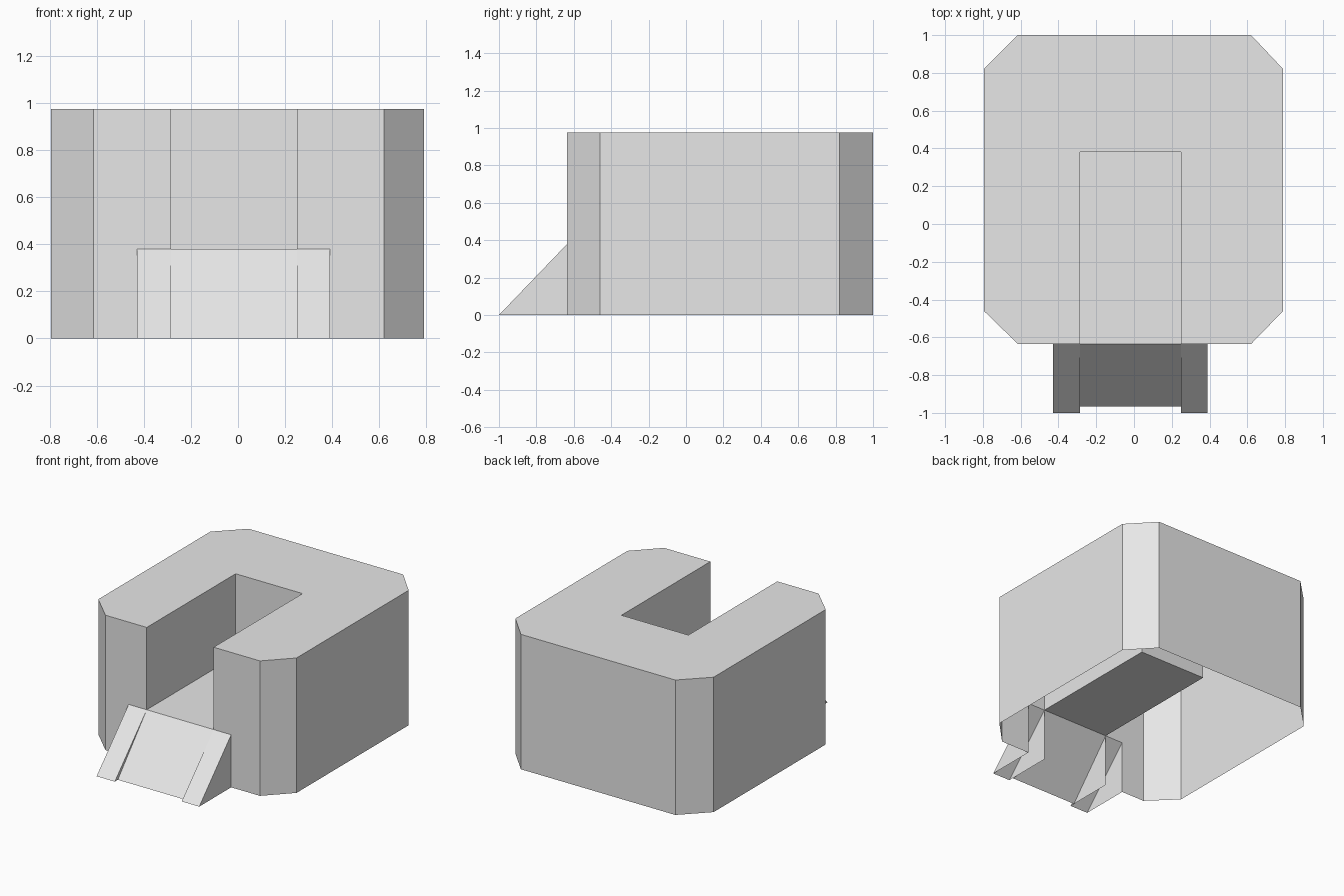
import bpy, bmesh

cube = bpy.data.objects.get("Cube")
if cube:
    bpy.data.objects.remove(cube, do_unlink=True)

grey = bpy.data.materials.new("plain_grey")
grey.use_nodes = True
grey.diffuse_color = (0.8, 0.8, 0.8, 1)
grey.node_tree.nodes["Principled BSDF"].inputs["Base Color"].default_value = (0.8, 0.8, 0.8, 1)

# Main dimensions
TOP, DECK = 0.975, 0.38                # roof and notch floor heights
FRONT, BACK, TOE = -0.635, 1.0, -1.0   # depth positions
NOTCH_R, NOTCH_L, NOTCH_BACK = -0.285, 0.25, 0.38
RAMP_R, RAMP_L, RAMP_TOE = -0.43, 0.39, -0.965


def sheet_object(name, polygons):
    """Thin open shell made of flat polygons, welded along shared edges."""
    bm = bmesh.new()
    for poly in polygons:
        bm.faces.new([bm.verts.new(p) for p in poly])
    bmesh.ops.remove_doubles(bm, verts=bm.verts, dist=0.0005)
    mesh = bpy.data.meshes.new(name)
    bm.to_mesh(mesh)
    bm.free()
    mesh.materials.append(grey)
    obj = bpy.data.objects.new(name, mesh)
    bpy.context.collection.objects.link(obj)
    return obj


def walls(path, low, high):
    """Upright quads along a plan path."""
    return [[(*a, low), (*b, low), (*b, high), (*a, high)]
            for a, b in zip(path, path[1:])]


# Chamfered outer outline and the notch, counter-clockwise in plan
outer = [(0.62, FRONT), (0.79, -0.46), (0.79, 0.82), (0.62, BACK),
         (-0.615, BACK), (-0.795, 0.82), (-0.795, -0.46), (-0.615, FRONT)]
notch = [(NOTCH_R, FRONT), (NOTCH_R, NOTCH_BACK),
         (NOTCH_L, NOTCH_BACK), (NOTCH_L, FRONT)]


def front_panel(outside, ramp, inside):
    """Front wall beside the notch, cut away behind the ramp cheek."""
    profile = [(outside, 0), (ramp, 0), (ramp, DECK),
               (inside, DECK), (inside, TOP), (outside, TOP)]
    if outside > inside:
        profile.reverse()
    return [(x, FRONT, z) for x, z in profile]


sheet_object("outer_walls", walls(outer, 0, TOP) + [
    front_panel(outer[-1][0], RAMP_R, NOTCH_R),
    front_panel(outer[0][0], RAMP_L, NOTCH_L)])
sheet_object("roof", [[(x, y, TOP) for x, y in outer + notch]])
sheet_object("notch_walls", walls(notch, DECK, TOP))
sheet_object("notch_floor", [[(x, y, DECK) for x, y in reversed(notch)]])


def slope(x0, x1, toe):
    return [(x0, toe, 0), (x1, toe, 0), (x1, FRONT, DECK), (x0, FRONT, DECK)]


def cheek_side(x, faces_left):
    tri = [(x, TOE, 0), (x, FRONT, 0), (x, FRONT, DECK)]
    return tri if faces_left else tri[::-1]


# Ramp: recessed middle slope between two hollow cheeks
sheet_object("ramp_middle", [slope(NOTCH_R, NOTCH_L, RAMP_TOE)])
for name, x0, x1 in (("right_ramp_cheek", RAMP_R, NOTCH_R),
                     ("left_ramp_cheek", NOTCH_L, RAMP_L)):
    sheet_object(name, [slope(x0, x1, TOE),
                        cheek_side(x0, False), cheek_side(x1, True)])
